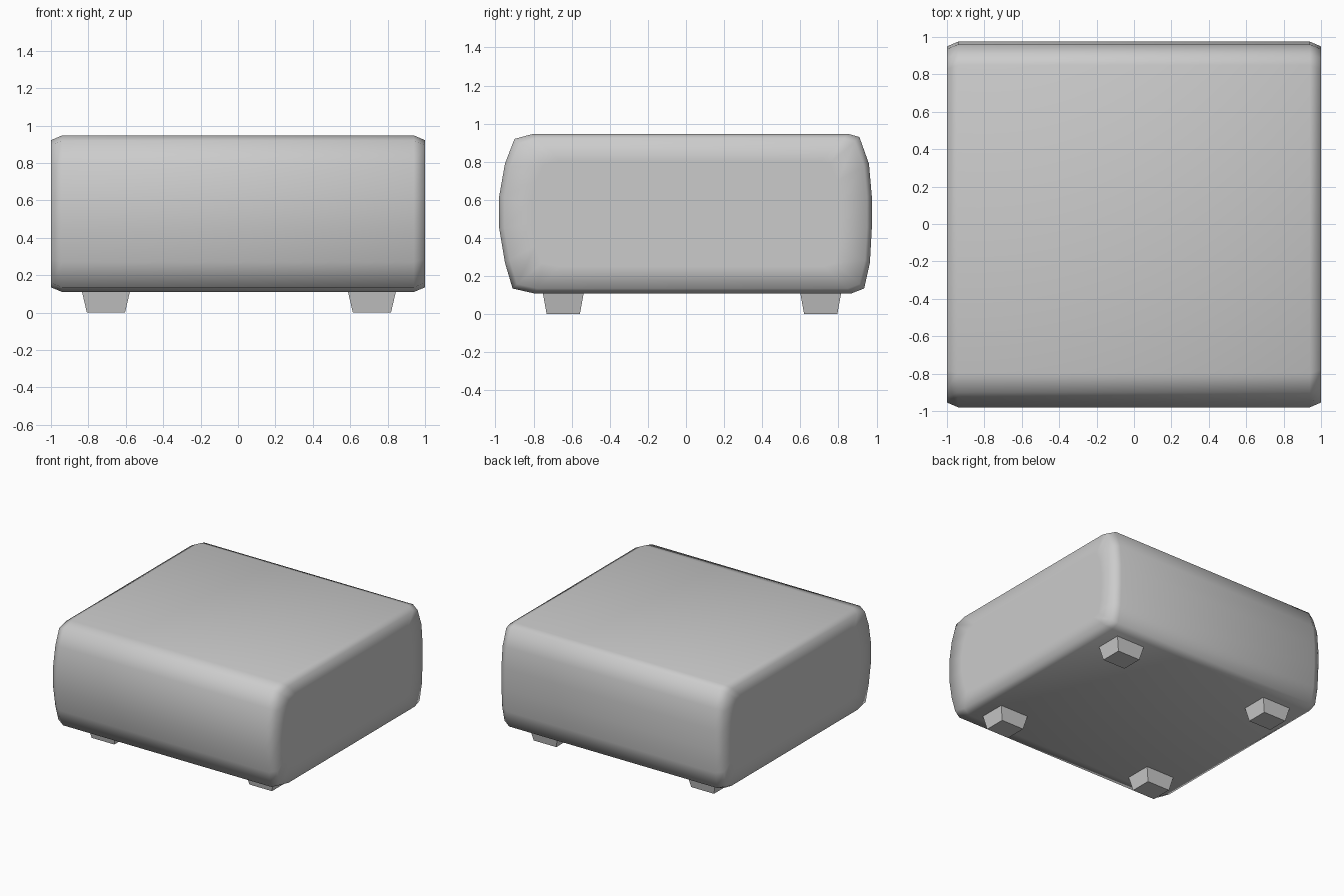
import bpy, bmesh
from math import radians

if "Cube" in bpy.data.objects:
    bpy.data.objects.remove(bpy.data.objects["Cube"])


def make_object(name, rings, smooth):
    """Skin a list of matching closed loops and cap both ends."""
    bm = bmesh.new()
    loops = [[bm.verts.new(p) for p in ring] for ring in rings]
    n = len(loops[0])
    for a, b in zip(loops, loops[1:]):
        for i in range(n):
            j = (i + 1) % n
            bm.faces.new((a[i], a[j], b[j], b[i]))
    bm.faces.new(loops[0])
    bm.faces.new(loops[-1])
    bmesh.ops.recalc_face_normals(bm, faces=bm.faces)
    mesh = bpy.data.meshes.new(name)
    bm.to_mesh(mesh)
    bm.free()
    obj = bpy.data.objects.new(name, mesh)
    bpy.context.collection.objects.link(obj)
    if smooth:
        bpy.ops.object.select_all(action='DESELECT')
        obj.select_set(True)
        bpy.context.view_layer.objects.active = obj
        bpy.ops.object.shade_smooth_by_angle(angle=radians(80))
    return obj


# Cushion: bulging side profile (y, z) swept along x with softened ends
profile = [
    (-0.80, 0.11), (-0.91, 0.135), (-0.95, 0.27), (-0.98, 0.45),
    (-0.98, 0.62), (-0.95, 0.79), (-0.90, 0.92), (-0.80, 0.947),
    (0.85, 0.947), (0.91, 0.93), (0.96, 0.79), (0.975, 0.62),
    (0.975, 0.45), (0.965, 0.27), (0.935, 0.135), (0.87, 0.11),
]
MID_Z = 0.528


def section(x, sy, sz):
    return [(x, y * sy, MID_Z + (z - MID_Z) * sz) for y, z in profile]


# x position, y scale, z scale of each cross-section
half = [(0.94, 1, 1), (1.0, 0.974, 0.94), (1.0, 0.83, 0.66)]
stations = [(-x, sy, sz) for x, sy, sz in reversed(half)] + half
make_object("cushion", [section(*s) for s in stations], True)


# Feet: short tapered blocks
def rectangle(cx, cy, z, hx, hy):
    return [(cx + sx * hx, cy + sy * hy, z)
            for sx, sy in ((-1, -1), (1, -1), (1, 1), (-1, 1))]


for side, cx in (("left", -0.706), ("right", 0.716)):
    for end, cy in (("front", -0.644), ("back", 0.707)):
        make_object(f"{end}_{side}_foot",
                    [rectangle(cx, cy, 0.0, 0.102, 0.087),
                     rectangle(cx, cy, 0.115, 0.129, 0.108)], False)
